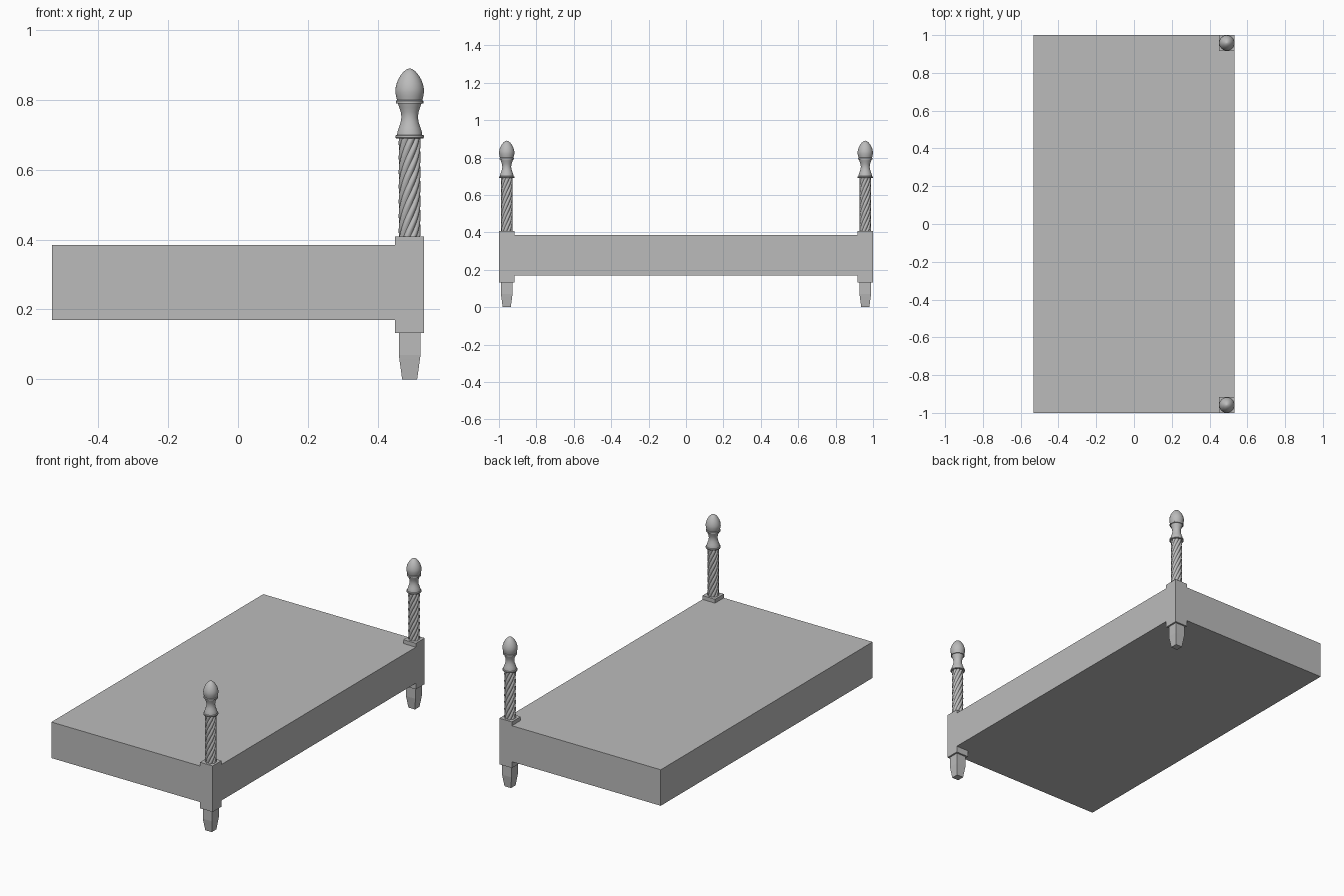
import bpy, bmesh, math

if "Cube" in bpy.data.objects:
    bpy.data.objects.remove(bpy.data.objects["Cube"])

grey = bpy.data.materials.new("soft grey")
grey.diffuse_color = (0.5, 0.5, 0.5, 1)
grey.use_nodes = True
grey.node_tree.nodes["Principled BSDF"].inputs["Base Color"].default_value = grey.diffuse_color


def finish(name, bm, smooth=False):
    bmesh.ops.recalc_face_normals(bm, faces=bm.faces)
    mesh = bpy.data.meshes.new(name)
    bm.to_mesh(mesh)
    bm.free()
    mesh.materials.append(grey)
    ob = bpy.data.objects.new(name, mesh)
    bpy.context.collection.objects.link(ob)
    if smooth:
        bpy.ops.object.select_all(action='DESELECT')
        ob.select_set(True)
        bpy.context.view_layer.objects.active = ob
        bpy.ops.object.shade_smooth_by_angle(angle=math.radians(35))
    return ob


def skin(name, loops, smooth=False):
    """Join equal-sized point loops into a closed solid with capped ends."""
    bm = bmesh.new()
    rings = [[bm.verts.new(p) for p in loop] for loop in loops]
    n = len(rings[0])
    for a, b in zip(rings, rings[1:]):
        for i in range(n):
            j = (i + 1) % n
            bm.faces.new((a[i], a[j], b[j], b[i]))
    bm.faces.new(rings[0][::-1])
    bm.faces.new(rings[-1])
    return finish(name, bm, smooth)


def box_loop(x0, x1, y0, y1, z):
    return [(x0, y0, z), (x1, y0, z), (x1, y1, z), (x0, y1, z)]


def square(cx, cy, h, z):
    return box_loop(cx - h, cx + h, cy - h, cy + h, z)


def circle(cx, cy, r, z, n=32):
    return [(cx + r * math.cos(2 * math.pi * i / n),
             cy + r * math.sin(2 * math.pi * i / n), z) for i in range(n)]


def rope(cx, cy, z, turn, lobes=8, per=6):
    pts = []
    for i in range(lobes * per):
        a = 2 * math.pi * i / (lobes * per)
        r = 0.0265 + 0.005 * math.sin(math.pi * (i % per) / per)
        pts.append((cx + r * math.cos(a + turn), cy + r * math.sin(a + turn), z))
    return pts


# mattress and frame slab
skin("bed_base", [box_loop(-0.533, 0.533, -0.9995, 0.9995, z) for z in (0.17, 0.385)])

# turned top of the post: collar, vase, ring and acorn finial (radius, height)
TOP = [(0.039, 0.690), (0.0405, 0.692), (0.0405, 0.698), (0.036, 0.700),
       (0.035, 0.708), (0.031, 0.720), (0.026, 0.735), (0.0235, 0.750),
       (0.0255, 0.765), (0.030, 0.778), (0.034, 0.790), (0.039, 0.790),
       (0.039, 0.797), (0.036, 0.799), (0.039, 0.810), (0.041, 0.822),
       (0.0408, 0.832), (0.038, 0.845), (0.033, 0.858), (0.026, 0.870),
       (0.018, 0.880), (0.009, 0.887), (0.001, 0.890)]

PX, PY = 0.4915, 0.9585
for side, cy in (("front", -PY), ("back", PY)):
    # square block at the corner
    skin(side + "_post_block", [square(PX, cy, 0.0415, z) for z in (0.133, 0.408)])
    # tapered foot
    skin(side + "_foot", [square(PX, cy, h, z) for h, z in
                          ((0.0215, 0), (0.0295, 0.058), (0.031, 0.07), (0.031, 0.14))])
    # twisted shaft
    steps = 40
    skin(side + "_twisted_shaft",
         [rope(PX, cy, 0.405 + 0.288 * k / steps, math.radians(310) * k / steps)
          for k in range(steps + 1)], True)
    # turned finial
    skin(side + "_finial", [circle(PX, cy, r, z) for r, z in TOP], True)
